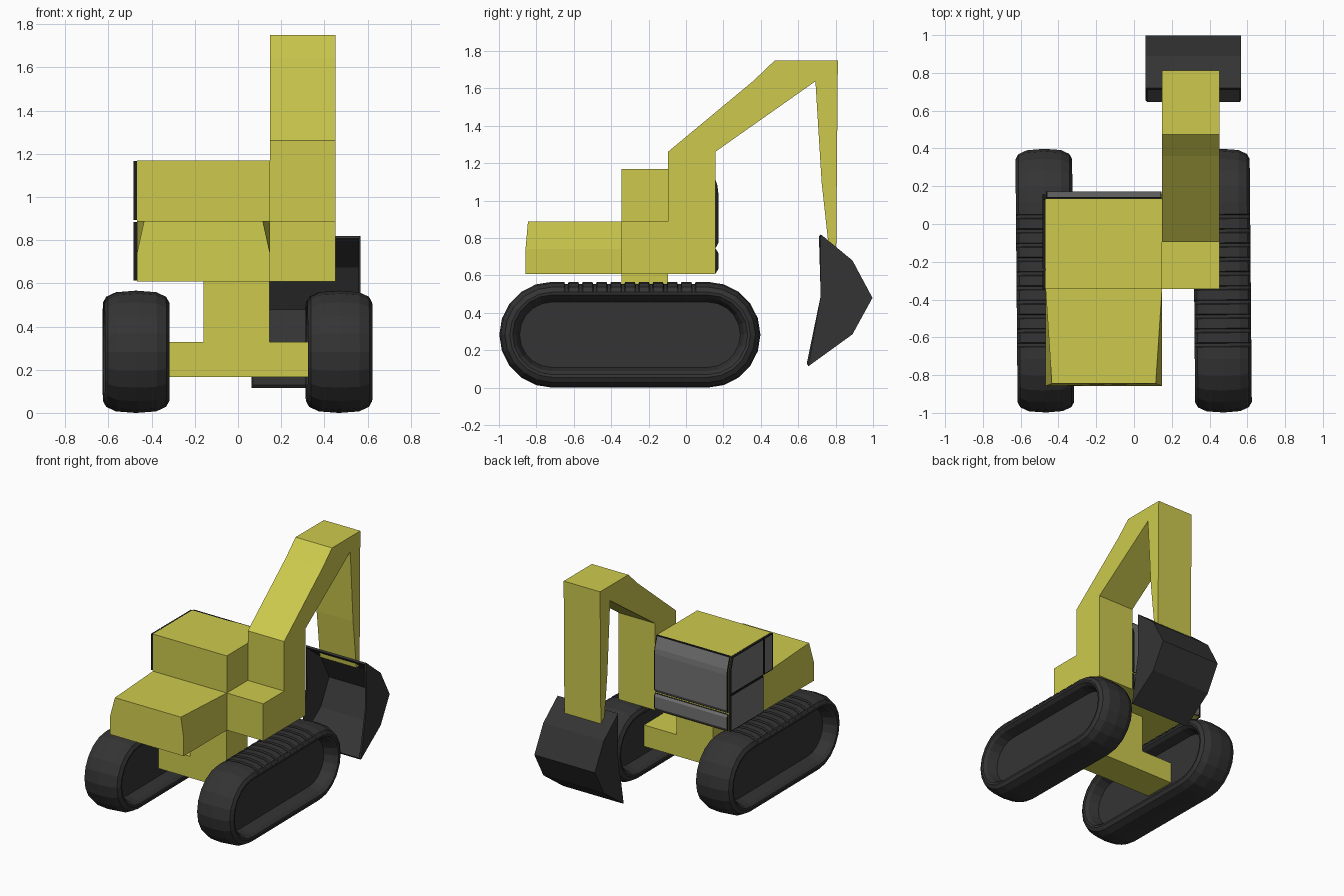
import bpy, bmesh, math
from mathutils import Vector

cube = bpy.data.objects.get("Cube")
if cube:
    bpy.data.objects.remove(cube)


def material(name, color):
    m = bpy.data.materials.new(name)
    m.use_nodes = True
    m.diffuse_color = color
    for n in m.node_tree.nodes:
        if n.type == 'BSDF_PRINCIPLED':
            n.inputs["Base Color"].default_value = color
            n.inputs["Roughness"].default_value = 0.8
    return m


yellow = material("yellow paint", (0.61, 0.59, 0.075, 1))
dark = material("dark rubber", (0.034, 0.034, 0.034, 1))
black = material("black frame", (0.012, 0.012, 0.012, 1))
glass = material("grey glass", (0.17, 0.17, 0.17, 1))


def finish(name, bm, *mats):
    bmesh.ops.recalc_face_normals(bm, faces=bm.faces)
    me = bpy.data.meshes.new(name)
    bm.to_mesh(me)
    bm.free()
    for m in mats:
        me.materials.append(m)
    ob = bpy.data.objects.new(name, me)
    bpy.context.collection.objects.link(ob)
    return ob


def bridge(bm, a, b):
    for i in range(len(a)):
        j = (i + 1) % len(a)
        bm.faces.new((a[i], a[j], b[j], b[i]))


def prism_mesh(profile, x0, x1):
    """Side profile in y, z stretched from x0 to x1."""
    bm = bmesh.new()
    a, b = [[bm.verts.new((x, y, z)) for y, z in profile] for x in (x0, x1)]
    bridge(bm, a, b)
    bm.faces.new(a)
    bm.faces.new(b)
    bmesh.ops.recalc_face_normals(bm, faces=bm.faces)
    bm.normal_update()
    return bm


def prism(name, profile, x0, x1, mat):
    return finish(name, prism_mesh(profile, x0, x1), mat)


def rect(y0, y1, z0, z1):
    return [(y0, z0), (y1, z0), (y1, z1), (y0, z1)]


def window(name, profile, x0, x1, direction):
    """Raised pane with a black rim; glass on faces turned to direction."""
    bm = prism_mesh(profile, x0, x1)
    panes = [f for f in bm.faces if f.normal.dot(Vector(direction)) > 0.6]
    for f in panes:
        f.material_index = 1
    rim = bmesh.ops.inset_region(bm, faces=panes, thickness=0.007, use_even_offset=True)
    for f in rim["faces"]:
        f.material_index = 0
    return finish(name, bm, black, glass)


# Crawler tracks: stadium loops swept across the width, with tread plates on top
REAR, FRONT, RADIUS, ARC, PLATES = -0.715, 0.115, 0.283, 10, 11


def track_loop(bm, x, inset):
    r = RADIUS - inset
    groove = 0.012 if inset < 0.05 else 0
    pitch = (FRONT - REAR) / PLATES
    pts = []
    for i in range(ARC + 1):
        t = -math.pi / 2 + math.pi * i / ARC
        pts.append((FRONT + r * math.cos(t), r * math.sin(t)))
    for i in range(1, PLATES):
        y = FRONT - pitch * i
        pts += [(y + 0.012, r), (y + 0.008, r - groove), (y - 0.008, r - groove), (y - 0.012, r)]
    for i in range(ARC + 1):
        t = math.pi / 2 + math.pi * i / ARC
        pts.append((REAR + r * math.cos(t), r * math.sin(t)))
    return [bm.verts.new((x, y + 0.3, z)) for y, z in pts]


half = [(0.05, 0.108), (0.125, 0.088), (0.147, 0.07), (0.15, 0.055), (0.135, 0.028), (0.09, 0.007)]
section = [(-x, i) for x, i in half] + [(0, 0)] + [(x, i) for x, i in reversed(half)]
for side, cx in (("left", 0.468), ("right", -0.472)):
    bm = bmesh.new()
    loops = [track_loop(bm, x, inset) for x, inset in section]
    for a, b in zip(loops, loops[1:]):
        bridge(bm, a, b)
    bm.faces.new(loops[0])
    bm.faces.new(loops[-1])
    track = finish(side + "_track", bm, dark)
    track.location = (cx, -0.3, RADIUS)
    track.rotation_euler.z = math.radians(0.5)

# Undercarriage
prism("axle_beam", rect(-0.345, -0.095, 0.167, 0.328), -0.45, 0.45, yellow)
prism("turntable_post", rect(-0.345, -0.095, 0.328, 0.61), -0.16, 0.147, yellow)

# Cab with sloping brow
prism("cab", [(-0.345, 0.608), (0.158, 0.608), (0.158, 1.08), (0.133, 1.168), (-0.345, 1.168)],
      -0.468, 0.148, yellow)

# Engine cover, narrowing at its upper rear corners
bm = bmesh.new()
rear, fore = [], []
for x, z, narrow in ((-0.468, 0.608, 0), (0.148, 0.608, 0), (0.148, 0.74, 0),
                     (0.148, 0.888, 0.033), (-0.468, 0.888, -0.033), (-0.468, 0.74, 0)):
    rear.append(bm.verts.new((x - narrow, -0.845 if narrow else -0.858, z)))
    fore.append(bm.verts.new((x, -0.345, z)))
bridge(bm, rear, fore)
bm.faces.new(rear)
bm.faces.new(fore)
finish("engine_cover", bm, yellow)

# Cab glazing
window("windscreen", [(0.125, 1.168), (0.14, 1.168), (0.168, 1.08), (0.173, 1.04),
                      (0.173, 0.775), (0.16, 0.75), (0.125, 0.75)], -0.466, 0.146, (0, 1, 0))
window("lower_windscreen", [(0.14, 0.742), (0.16, 0.742), (0.173, 0.72),
                            (0.173, 0.635), (0.16, 0.613), (0.14, 0.613)],
       -0.466, 0.146, (0, 1, 0))
window("upper_door_window", [(-0.235, 0.893), (0.155, 0.893), (0.155, 1.08),
                             (0.13, 1.166), (-0.235, 1.166)], -0.484, -0.464, (-1, 0, 0))
window("lower_door_panel", rect(-0.235, 0.155, 0.613, 0.885), -0.484, -0.464, (-1, 0, 0))
window("rear_side_window", rect(-0.343, -0.245, 0.893, 1.166), -0.484, -0.464, (-1, 0, 0))

# Arm: base block, column, boom and stick in one profile
prism("digging_arm", [(-0.345, 0.608), (0.158, 0.608), (0.158, 1.262), (0.692, 1.638),
                      (0.725, 1.1), (0.765, 0.735), (0.803, 0.735), (0.812, 1.75),
                      (0.475, 1.75), (0.36, 1.64), (-0.095, 1.262), (-0.095, 0.888),
                      (-0.345, 0.888)], 0.148, 0.452, yellow)

# Bucket: thin shell, open towards the machine
bm = prism_mesh([(0.72, 0.82), (0.89, 0.68), (0.997, 0.48), (0.89, 0.285),
                 (0.655, 0.115), (0.72, 0.49)], 0.062, 0.567)
mouth = [f for f in bm.faces if f.normal.y < -0.5]
bmesh.ops.delete(bm, geom=mouth, context='FACES')
bucket = finish("bucket", bm, dark)
shell = bucket.modifiers.new("wall thickness", 'SOLIDIFY')
shell.thickness = 0.01
shell.offset = -1
shell.use_even_offset = True
